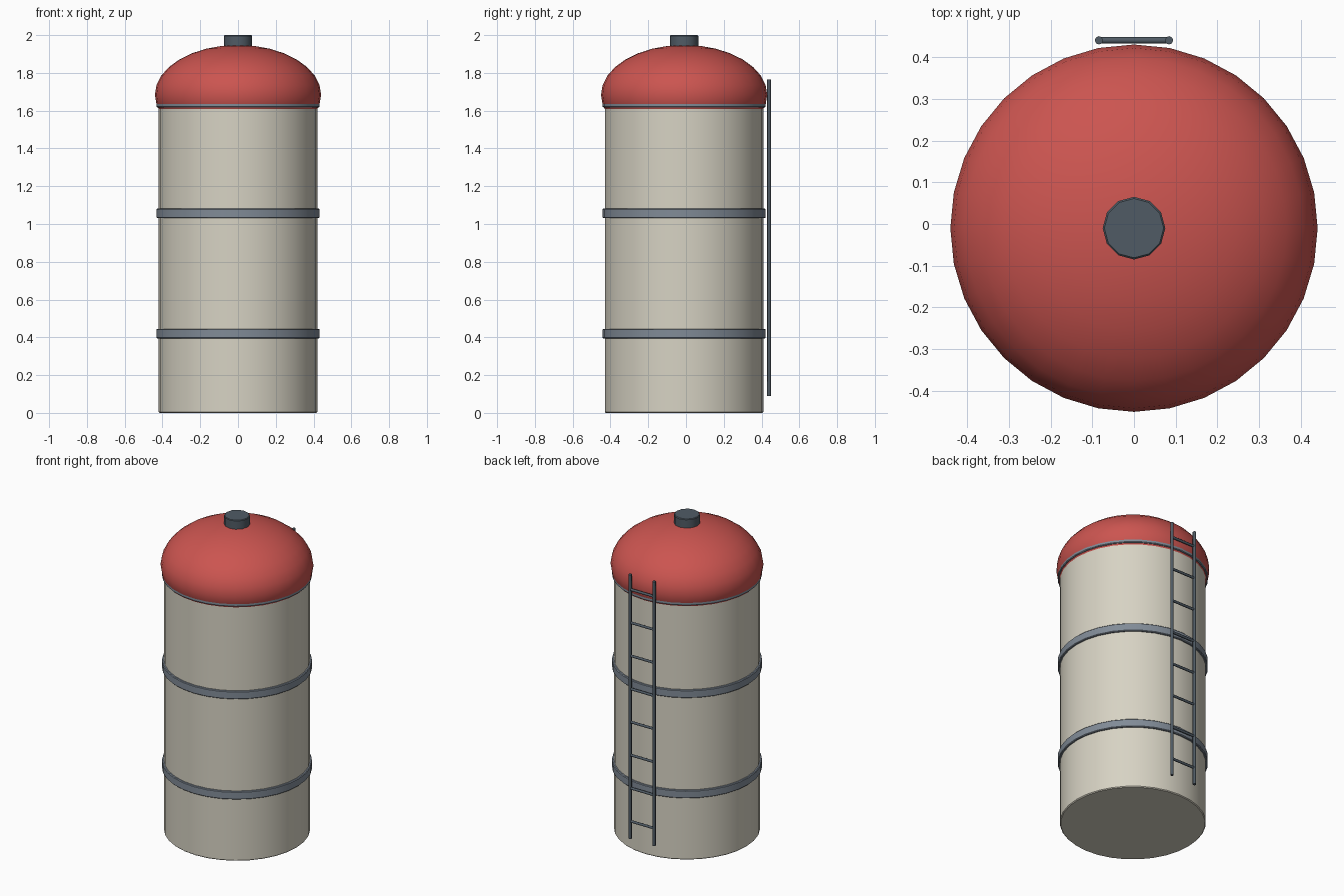
import bpy, bmesh, math
from mathutils import Matrix, Vector

if "Cube" in bpy.data.objects:
    bpy.data.objects.remove(bpy.data.objects["Cube"])

CY = -0.01  # tank axis


def material(name, rgb):
    m = bpy.data.materials.new(name)
    m.diffuse_color = (*rgb, 1)
    m.use_nodes = True
    m.node_tree.nodes["Principled BSDF"].inputs["Base Color"].default_value = m.diffuse_color
    return m


CREAM = material("cream", (0.68, 0.65, 0.55))
RED = material("red", (0.60, 0.09, 0.08))
GREY = material("band grey", (0.22, 0.26, 0.31))
DARK = material("dark steel", (0.08, 0.105, 0.13))


def finish(bm, name, mat, angle=40):
    bmesh.ops.recalc_face_normals(bm, faces=bm.faces)
    me = bpy.data.meshes.new(name)
    bm.to_mesh(me)
    bm.free()
    me.materials.append(mat)
    ob = bpy.data.objects.new(name, me)
    bpy.context.collection.objects.link(ob)
    bpy.ops.object.select_all(action='DESELECT')
    ob.select_set(True)
    bpy.context.view_layer.objects.active = ob
    bpy.ops.object.shade_smooth_by_angle(angle=math.radians(angle))
    return ob


def lathe(name, profile, sides, mat, angle=40):
    """Solid of revolution about the tank axis; profile is (radius, z)."""
    bm = bmesh.new()
    rings = []
    for r, z in profile:
        rings.append([bm.verts.new((r * math.cos(a), CY + r * math.sin(a), z))
                      for a in (2 * math.pi * i / sides for i in range(sides))])
    for lo, hi in zip(rings, rings[1:]):
        for i in range(sides):
            j = (i + 1) % sides
            bm.faces.new((lo[i], lo[j], hi[j], hi[i]))
    bm.faces.new(rings[0][::-1])
    bm.faces.new(rings[-1])
    return finish(bm, name, mat, angle)


def drum(name, r, z0, z1, bevel, sides, mat):
    b = bevel
    return lathe(name, [(r - b, z0), (r, z0 + b), (r, z1 - b), (r - b, z1)], sides, mat)


def rod(name, a, b, r):
    a, b = Vector(a), Vector(b)
    bm = bmesh.new()
    turn = (b - a).to_track_quat('Z', 'Y').to_matrix().to_4x4()
    bmesh.ops.create_cone(bm, cap_ends=True, segments=8, radius1=r, radius2=r,
                          depth=(b - a).length,
                          matrix=Matrix.Translation((a + b) / 2) @ turn)
    return finish(bm, name, DARK, 50)


# Tank shell
drum("tank_body", 0.42, 0, 1.68, 0.005, 32, CREAM)

# Squashed dome roof
bm = bmesh.new()
bmesh.ops.create_uvsphere(bm, u_segments=32, v_segments=16, radius=0.44)
bmesh.ops.transform(bm, verts=bm.verts, matrix=Matrix.Translation((0, CY, 1.684))
                    @ Matrix.Diagonal((1, 1, 0.6, 1)))
finish(bm, "dome_roof", RED)

# Hoops round the shell
for i, z in enumerate((0.42, 1.056, 1.643)):
    drum(f"band_{i + 1}", 0.432, z - 0.025, z + 0.025, 0.004, 32, GREY)

# Vent cap
drum("vent_cap", 0.075, 1.90, 2.0, 0.004, 12, DARK)

# Ladder at the back
LY, LX = 0.44, 0.084
for side, x in (("left", -LX), ("right", LX)):
    rod(f"ladder_rail_{side}", (x, LY, 0.09), (x, LY, 1.766), 0.01)
for i in range(8):
    z = 0.2 + 0.21 * i
    rod(f"ladder_rung_{i + 1}", (-LX, LY, z), (LX, LY, z), 0.008)
